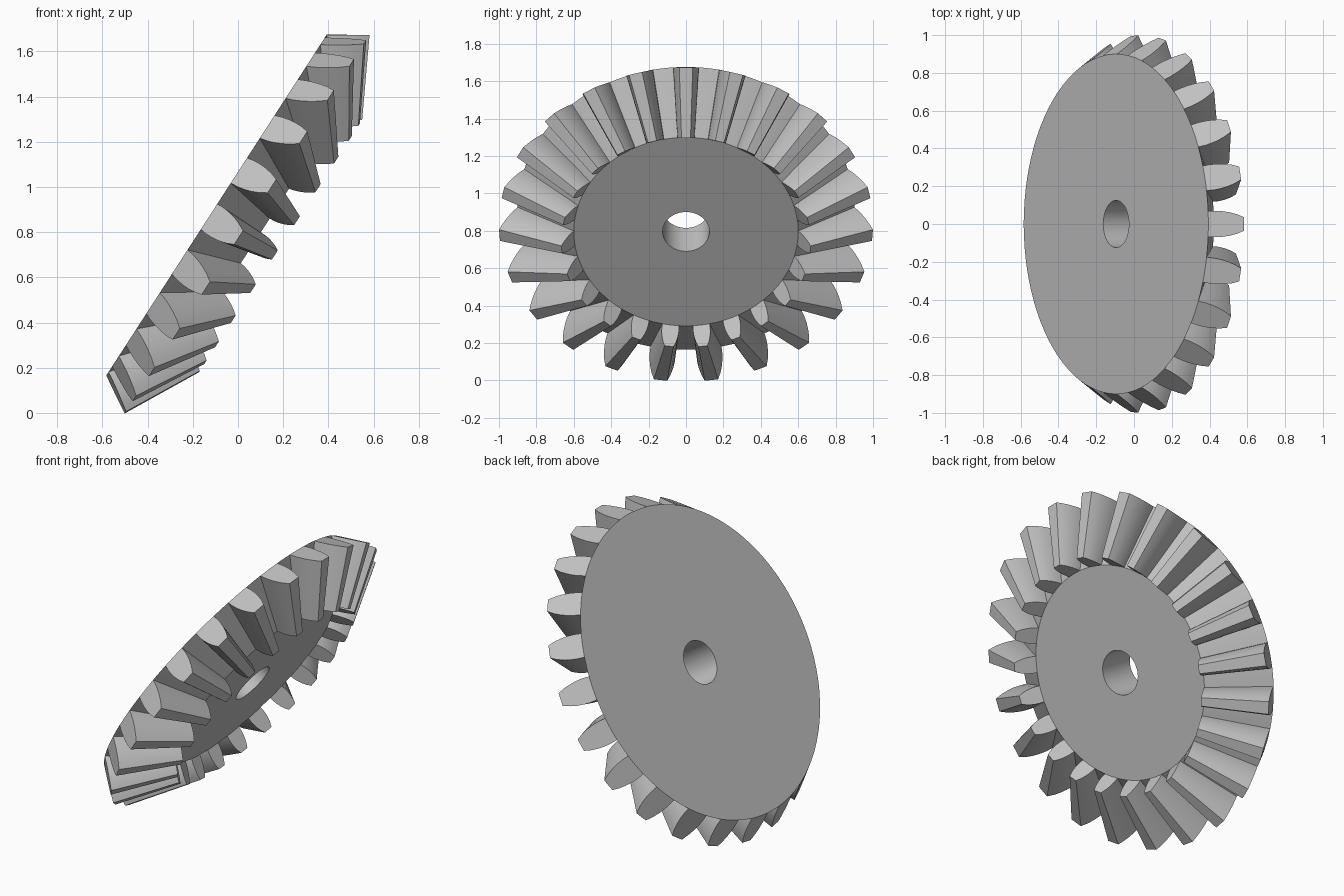
import bpy, bmesh, math
from mathutils import Matrix, Vector

cube = bpy.data.objects.get("Cube")
if cube:
    bpy.data.objects.remove(cube)

TEETH = 23
PITCH = 2 * math.pi / TEETH
ROOT_R, HOLE_R = 0.9, 0.125
APEX = 0.69            # all tooth lines meet here on the axis
INNER = 2 / 3          # inner tooth end, scaled towards the apex
TIP_R, TIP_H = 1.0, 0.16
# tooth half width against height, root to tip
FLANK = [(0, 0.068), (0.2, 0.07), (0.4, 0.068), (0.6, 0.062), (0.8, 0.052), (1, 0.036)]

metal = bpy.data.materials.new("steel grey")
metal.use_nodes = True
grey = (0.54, 0.54, 0.54, 1)
metal.diffuse_color = grey
metal.node_tree.nodes["Principled BSDF"].inputs["Base Color"].default_value = grey

bm = bmesh.new()


def point(angle, r, h, scale=1):
    """Vertex at a polar position, scaled towards the cone apex."""
    return bm.verts.new((scale * r * math.cos(angle), scale * r * math.sin(angle),
                         APEX - scale * (APEX - h)))


def bridge(a, b, closed=False):
    """Quads between two rows of vertices."""
    for i in range(len(a) if closed else len(a) - 1):
        j = (i + 1) % len(a)
        bm.faces.new((a[i], a[j], b[j], b[i]))


# Root and bore angles: three across each tooth, two in each gap
half = FLANK[0][1] / ROOT_R
gap = (PITCH - 2 * half) / 3
offsets = [-half, 0, half, half + gap, half + 2 * gap]
angles = [i * PITCH + o for i in range(TEETH) for o in offsets]
front_h = APEX * (1 - INNER)

back = [point(a, ROOT_R, 0) for a in angles]
front = [point(a, ROOT_R, 0, INNER) for a in angles]
bore_back = [point(a, HOLE_R, 0) for a in angles]
bore_front = [point(a, HOLE_R, front_h) for a in angles]

# Flat back, flat front and bore
bridge(back, bore_back, True)
bridge(bore_back, bore_front, True)
bridge(bore_front, front, True)

# Tapered teeth and the root cone between them
for i in range(TEETH):
    k = i * len(offsets)
    rows = []
    for ring, scale in ((back, 1), (front, INNER)):
        sides = []
        for sign in (-1, 1):
            side = [ring[k + 1 + sign]]
            for t, w in FLANK[1:]:
                r = ROOT_R + t * (TIP_R - ROOT_R)
                side.append(point(i * PITCH + sign * w / r, r, t * TIP_H, scale))
            sides.append(side)
        row = sides[0] + sides[1][::-1]
        bm.faces.new(row + [ring[k + 1]])
        rows.append(row)
    bridge(rows[0], rows[1])
    n = len(back)
    bridge([back[(k + j) % n] for j in range(2, 6)],
           [front[(k + j) % n] for j in range(2, 6)])

bmesh.ops.recalc_face_normals(bm, faces=bm.faces)
mesh = bpy.data.meshes.new("bevel_gear")
bm.to_mesh(mesh)
bm.free()
mesh.materials.append(metal)
gear = bpy.data.objects.new("bevel_gear", mesh)
bpy.context.collection.objects.link(gear)

# Tilt the wheel so the toothed side looks right and down
tilt = math.radians(32.9)
up = Vector((math.sin(tilt), 0, math.cos(tilt)))
axis = Vector((math.cos(tilt), 0, -math.sin(tilt)))
turn = Matrix((up, axis.cross(up), axis)).transposed().to_4x4()
mesh.transform(Matrix.Translation((-0.095, 0, 0.92)) @ turn)

bpy.ops.object.select_all(action='DESELECT')
gear.select_set(True)
bpy.context.view_layer.objects.active = gear
bpy.ops.object.shade_smooth_by_angle(angle=math.radians(25))
